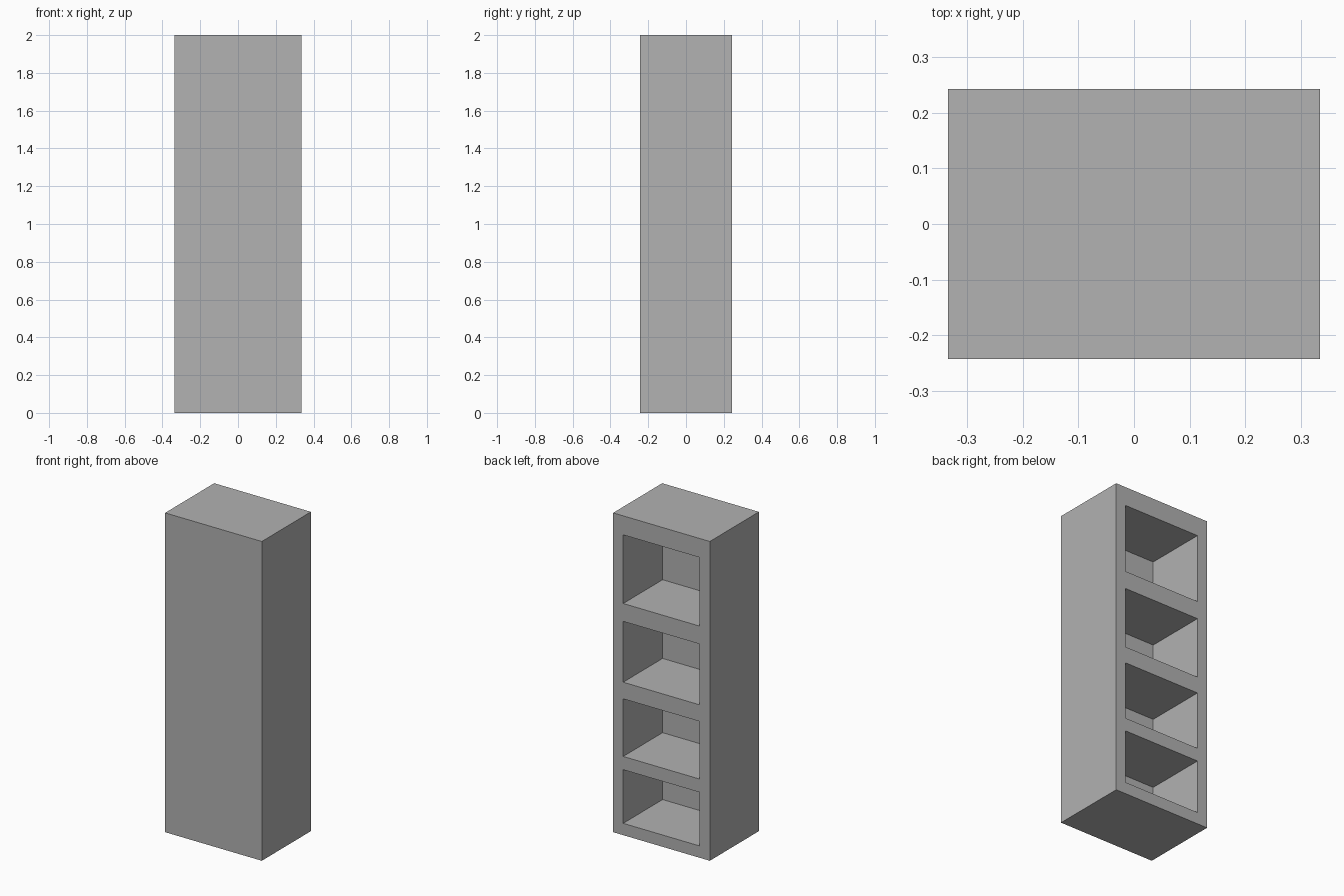
import bpy

cube = bpy.data.objects.get("Cube")
if cube:
    bpy.data.objects.remove(cube, do_unlink=True)

HALF_W, HALF_D, HEIGHT = 0.335, 0.243, 2.0
WALL = 0.07            # side wall thickness
PANEL_Y = -0.147       # inner side of the closed front panel
BAYS = [(0.074, 0.41), (0.493, 0.854), (0.958, 1.339), (1.451, 1.881)]

grey = bpy.data.materials.new("grey")
grey.use_nodes = True
colour = (0.445, 0.445, 0.445, 1)
grey.diffuse_color = colour
grey.node_tree.nodes["Principled BSDF"].inputs["Base Color"].default_value = colour


def box(name, low, high):
    """Axis-aligned box between two corners."""
    bpy.ops.mesh.primitive_cube_add(size=1)
    obj = bpy.context.object
    obj.name = name
    for v in obj.data.vertices:
        v.co = [h if c > 0 else l for c, l, h in zip(v.co, low, high)]
    obj.data.materials.append(grey)
    return obj


# Cabinet body
cabinet = box("cabinet", (-HALF_W, -HALF_D, 0), (HALF_W, HALF_D, HEIGHT))

# Open bays cut into the back, leaving the shelves between them
for bottom, top in BAYS:
    cutter = box("bay_cutter", (-HALF_W + WALL, PANEL_Y, bottom),
                 (HALF_W - WALL, HALF_D + WALL, top))
    cutter.hide_render = True
    cut = cabinet.modifiers.new("bay", 'BOOLEAN')
    cut.operation = 'DIFFERENCE'
    cut.solver = 'EXACT'
    cut.object = cutter
    bpy.context.view_layer.objects.active = cabinet
    bpy.ops.object.modifier_apply(modifier=cut.name)
    bpy.data.objects.remove(cutter, do_unlink=True)
